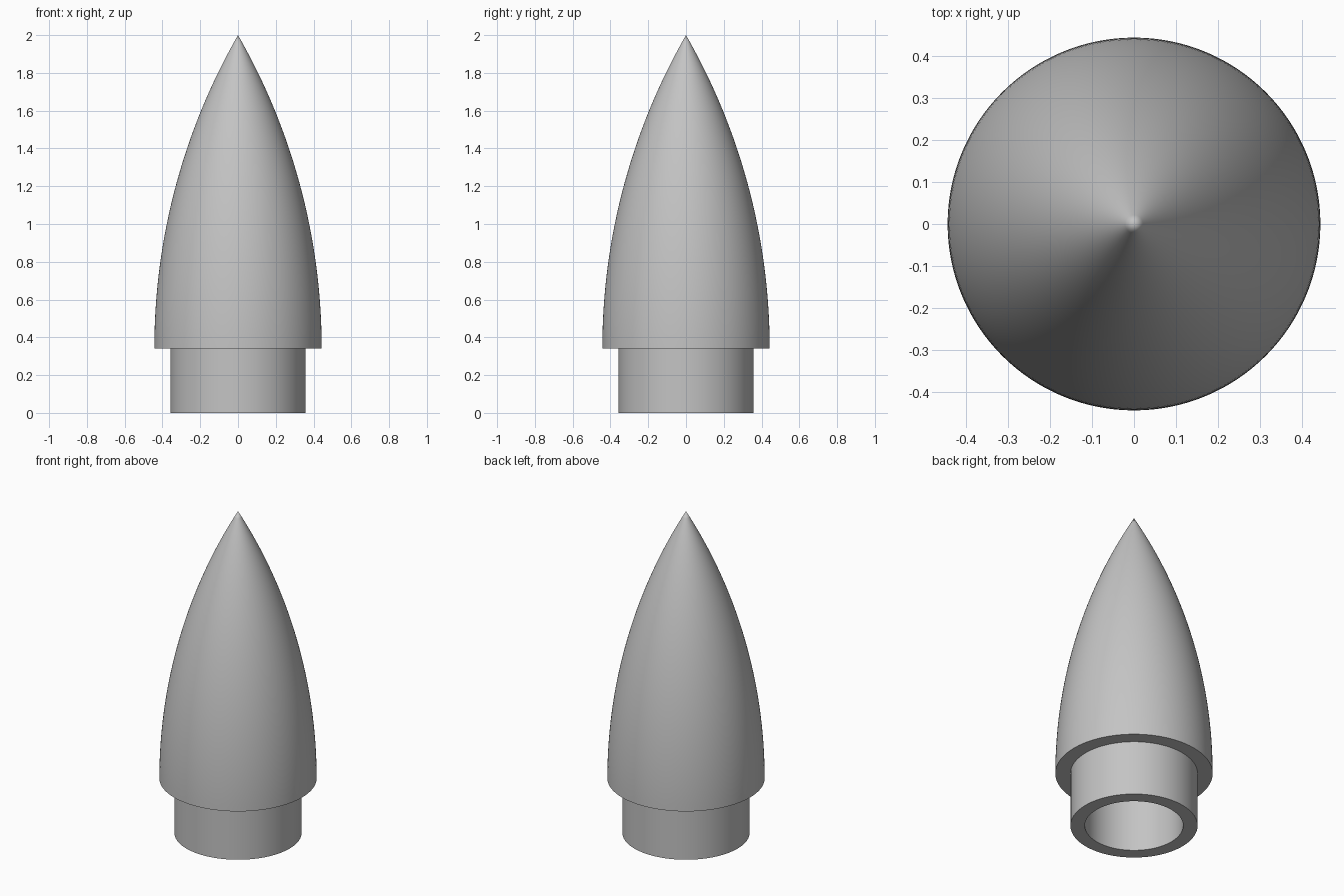
import bpy, bmesh, math
from mathutils import Vector

if "Cube" in bpy.data.objects:
    bpy.data.objects.remove(bpy.data.objects["Cube"], do_unlink=True)

RIM, TIP = 0.34, 2.0      # height of the cone's lower rim and of its point
R_CONE, R_NECK, R_BORE = 0.443, 0.358, 0.277
WALL = R_CONE - R_NECK
SIDES, STEPS = 128, 40

grey = bpy.data.materials.new("plain grey")
grey.use_nodes = True
colour = (0.55, 0.55, 0.55, 1)
grey.diffuse_color = colour
grey.node_tree.nodes["Principled BSDF"].inputs["Base Color"].default_value = colour


def ogive(radius, top):
    """Circular arc profile, upright at the rim and pointed at the top."""
    length = top - RIM
    rho = (radius ** 2 + length ** 2) / (2 * radius)
    sweep = math.asin(length / rho)
    points = []
    for i in range(STEPS + 1):
        a = sweep * i / STEPS
        points.append((max(0, rho * math.cos(a) - rho + radius), RIM + rho * math.sin(a)))
    points[-1] = (0, top)
    return points


def lathe(name, profile):
    """Turn a profile of (radius, height) points around the z axis."""
    bm = bmesh.new()
    verts = [bm.verts.new((r, 0, z)) for r, z in profile]
    edges = [bm.edges.new(pair) for pair in zip(verts, verts[1:])]
    bmesh.ops.spin(bm, geom=verts + edges, cent=Vector(), axis=(0, 0, 1),
                   angle=math.tau, steps=SIDES, use_merge=False)
    bmesh.ops.remove_doubles(bm, verts=bm.verts, dist=1e-5)
    bmesh.ops.recalc_face_normals(bm, faces=bm.faces)
    mesh = bpy.data.meshes.new(name)
    bm.to_mesh(mesh)
    bm.free()
    mesh.materials.append(grey)
    obj = bpy.data.objects.new(name, mesh)
    bpy.context.collection.objects.link(obj)
    bpy.ops.object.select_all(action="DESELECT")
    obj.select_set(True)
    bpy.context.view_layer.objects.active = obj
    bpy.ops.object.shade_smooth_by_angle(angle=math.radians(30))
    return obj


# Hollow pointed shell with a narrower open neck below it
outside = ogive(R_CONE, TIP)[::-1]
neck = [(R_NECK, RIM), (R_NECK, 0), (R_BORE, 0), (R_BORE, RIM)]
inside = ogive(R_CONE - WALL, TIP - 2 * WALL)
lathe("nose_cone", outside + neck + inside)
